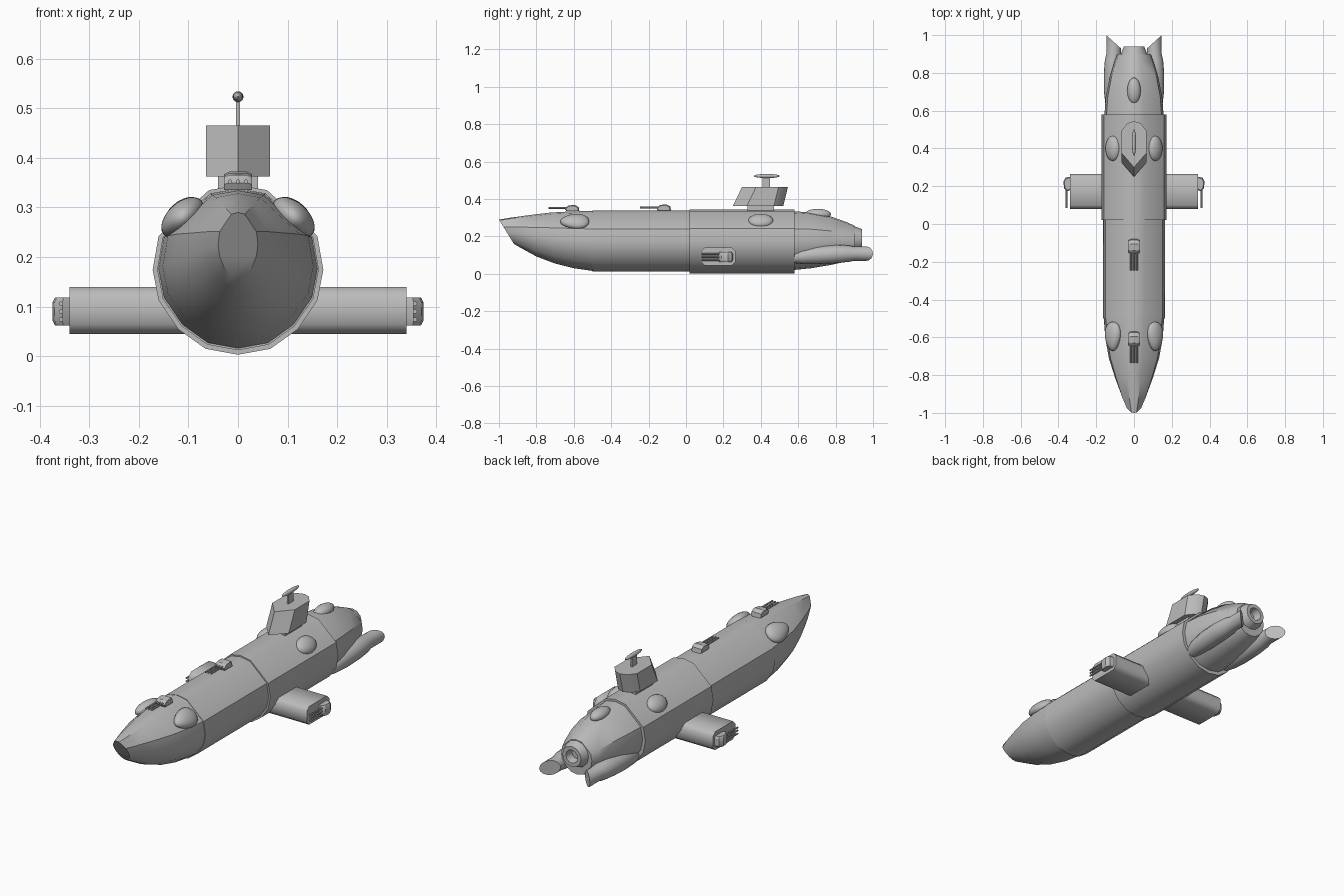
import bpy, bmesh, math
from mathutils import Vector, Matrix

if "Cube" in bpy.data.objects:
    bpy.data.objects.remove(bpy.data.objects["Cube"])

grey = bpy.data.materials.new("hull grey")
grey.use_nodes = True
COLOUR = (0.5, 0.5, 0.5, 1)
grey.diffuse_color = COLOUR
grey.node_tree.nodes["Principled BSDF"].inputs["Base Color"].default_value = COLOUR


def finish(name, bm, angle=35):
    bmesh.ops.recalc_face_normals(bm, faces=bm.faces)
    mesh = bpy.data.meshes.new(name)
    bm.to_mesh(mesh)
    bm.free()
    mesh.materials.append(grey)
    obj = bpy.data.objects.new(name, mesh)
    bpy.context.collection.objects.link(obj)
    bpy.ops.object.select_all(action='DESELECT')
    obj.select_set(True)
    bpy.context.view_layer.objects.active = obj
    bpy.ops.object.shade_smooth_by_angle(angle=math.radians(angle))
    return obj


def loft(name, rings, angle=35):
    """Skin a row of closed rings and cap both ends."""
    bm = bmesh.new()
    rows = [[bm.verts.new(p) for p in ring] for ring in rings]
    n = len(rows[0])
    for a, b in zip(rows, rows[1:]):
        for i in range(n):
            j = (i + 1) % n
            bm.faces.new((a[i], a[j], b[j], b[i]))
    bm.faces.new(rows[0])
    bm.faces.new(rows[-1])
    return finish(name, bm, angle)


def ellipsoid(name, centre, radii, tilt=0, taper=0):
    """Ball squashed to radii, rolled about y, narrowed toward the front."""
    bm = bmesh.new()
    bmesh.ops.create_uvsphere(bm, u_segments=20, v_segments=12, radius=1)
    for v in bm.verts:
        v.co.x *= 1 + taper * v.co.y
    bm.transform(Matrix.Translation(centre) @ Matrix.Rotation(tilt, 4, 'Y')
                 @ Matrix.Diagonal((*radii, 1)))
    return finish(name, bm, 60)


# Hull cross-section: half outline, width and height normalised
HALF = [(0, 0), (.38, .035), (.70, .15), (.93, .32), (1, .5),
        (.93, .70), (.34, .97), (0, 1)]
SECTION = HALF + [(-u, v) for u, v in HALF[-2:0:-1]]


def hull_ring(y_low, y_high, width, low, high):
    return [Vector((u * width, y_low + (y_high - y_low) * v, low + (high - low) * v))
            for u, v in SECTION]


def hull(name, stations):
    return loft(name, [hull_ring(*s) for s in stations])


hull("nose", [
    (-.92, -1.0, .04, .16, .29),
    (-.88, -.94, .065, .137, .30),
    (-.80, -.83, .10, .093, .315),
    (-.70, -.72, .133, .055, .328),
    (-.60, -.61, .152, .030, .334),
    (-.50, -.50, .16, .016, .336)])
hull("front_hull", [(-.50, -.50, .163, .012, .338), (.03, .03, .163, .012, .338)])
hull("middle_hull", [(.02, .02, .172, .003, .345), (.58, .58, .172, .003, .345)])
hull("tail", [
    (.57, .57, .157, .02, .335),
    (.67, .67, .150, .03, .328),
    (.77, .77, .130, .047, .308),
    (.86, .86, .103, .066, .276),
    (.90, .90, .088, .078, .258)])


def circle(y, radius, z=.185, n=12):
    return [Vector((radius * math.cos(2 * math.pi * i / n), y,
                    z + radius * math.sin(2 * math.pi * i / n))) for i in range(n)]


# Hollow propulsion nozzle
loft("nozzle", [circle(.88, .075), circle(.91, .066), circle(.94, .054),
                circle(.94, .034), circle(.90, .026)])

# Lower engine pods with slanted rear faces
for side, label in ((1, "left"), (-1, "right")):
    rings = []
    for y, x, z, r, slant in [(.56, .105, .085, .025, 0), (.62, .108, .095, .042, 0),
                              (.70, .110, .101, .049, 0), (.80, .111, .106, .049, 0),
                              (.87, .110, .108, .044, 0), (.90, .108, .108, .038, 0),
                              (.965, .108, .108, .038, .9)]:
        rings.append([Vector((side * (x + r * math.cos(a)), y + slant * r * math.cos(a),
                              z + r * math.sin(a)))
                      for a in (2 * math.pi * i / 16 for i in range(16))])
    loft(label + "_engine_pod", rings)

    # Side wings with chamfered ends
    outline = [(.08, .065), (.10, .045), (.245, .045), (.265, .065),
               (.265, .12), (.245, .14), (.10, .14), (.08, .12)]
    loft(label + "_wing", [[Vector((side * x, y, z)) for y, z in outline]
                           for x in (.10, .34)], 50)

    # Shoulder blisters
    ellipsoid(label + "_front_blister", (side * .112, -.595, .280),
              (.050, .078, .030), side * math.radians(42), .25)
    ellipsoid(label + "_rear_blister", (side * .112, .40, .284),
              (.046, .067, .028), side * math.radians(42))

ellipsoid("tail_blister", (0, .705, .318), (.036, .07, .03))

# Sail: base, pointed tower and flat mast with radar blade


def box_ring(x, y0, y1, z):
    return [Vector(p) for p in ((-x, y0, z), (x, y0, z), (x, y1, z), (-x, y1, z))]


def sail_ring(front, back, z):
    return [Vector(p) for p in (
        (0, front, z), (.065, front + .075, z), (.065, back - .05, z),
        (.035, back - .012, z), (0, back, z), (-.035, back - .012, z),
        (-.065, back - .05, z), (-.065, front + .075, z))]


loft("sail_base", [box_ring(.04, .33, .47, .33), box_ring(.04, .33, .47, .37)])
loft("sail", [sail_ring(.25, .52, .362), sail_ring(.30, .545, .465)])
loft("mast", [box_ring(.004, .41, .45, .46), box_ring(.004, .41, .45, .52)])
ellipsoid("radar_blade", (0, .432, .523), (.011, .07, .011))


def turret(name, place, roll):
    """Sloped housing with three forward barrels; local z points off the hull."""
    move = Matrix.Translation(place) @ Matrix.Rotation(roll, 4, 'Y')
    profile = [(-.030, 0), (-.038, .014), (-.020, .030), (.015, .034),
               (.036, .022), (.040, 0)]
    loft(name + "_housing", [[move @ Vector((x, y * k, z * k)) for y, z in profile]
                             for x, k in ((-.028, .85), (-.018, 1), (.018, 1), (.028, .85))], 30)
    for i in (-1, 0, 1):
        bm = bmesh.new()
        bmesh.ops.create_cone(bm, cap_ends=True, segments=8, radius1=.0045,
                              radius2=.0045, depth=.11)
        bm.transform(move @ Matrix.Translation((i * .016, -.07, .017))
                     @ Matrix.Rotation(math.pi / 2, 4, 'X'))
        finish(name + "_barrel", bm)


turret("bow_turret", (0, -.61, .335), 0)
turret("deck_turret", (0, -.12, .338), 0)
turret("left_wing_turret", (.34, .21, .09), math.pi / 2)
turret("right_wing_turret", (-.34, .21, .09), -math.pi / 2)
